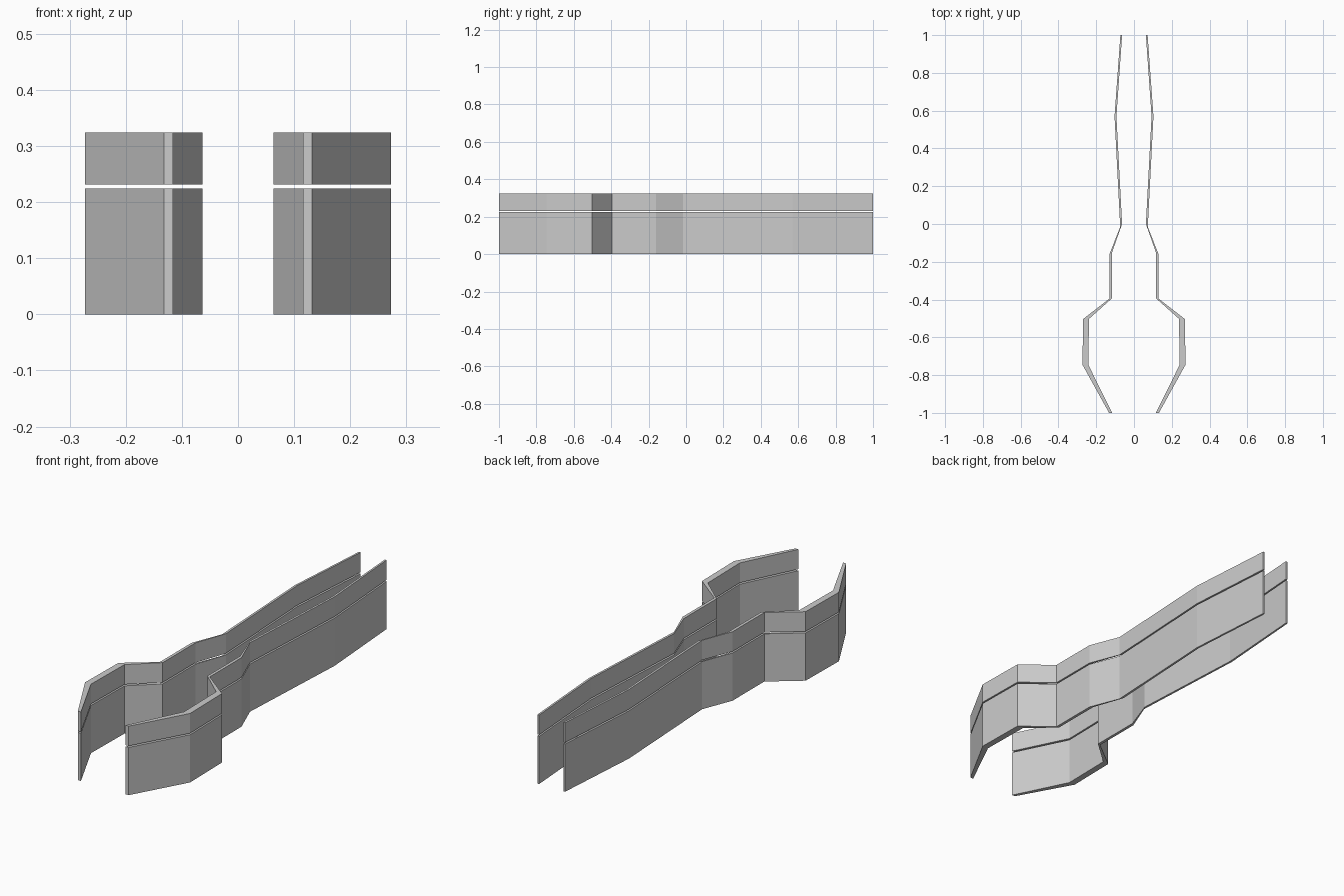
import bpy, bmesh

if "Cube" in bpy.data.objects:
    bpy.data.objects.remove(bpy.data.objects["Cube"])

# Plan stations of one wall, back to front: (inner x, inner y, outer x, outer y)
PLAN = [
    (0.063, 1.0, 0.072, 1.0),
    (0.093, 0.57, 0.103, 0.57),
    (0.063, 0.0, 0.073, -0.015),
    (0.116, -0.15, 0.130, -0.16),
    (0.116, -0.393, 0.130, -0.395),
    (0.238, -0.502, 0.269, -0.503),
    (0.242, -0.745, 0.273, -0.745),
    (0.116, -1.0, 0.132, -1.0),
]


def wall(name, side, z0, z1):
    """Thin folded wall, closed on every side."""
    bm = bmesh.new()
    rings = []
    for xi, yi, xo, yo in PLAN:
        corners = ((xi, yi, z0), (xo, yo, z0), (xo, yo, z1), (xi, yi, z1))
        rings.append([bm.verts.new((side * x, y, z)) for x, y, z in corners])
    for a, b in zip(rings, rings[1:]):
        for i in range(4):
            j = (i + 1) % 4
            bm.faces.new((a[i], a[j], b[j], b[i]))
    bm.faces.new(rings[0])
    bm.faces.new(rings[-1])
    bmesh.ops.recalc_face_normals(bm, faces=bm.faces)
    mesh = bpy.data.meshes.new(name)
    bm.to_mesh(mesh)
    bm.free()
    bpy.context.collection.objects.link(bpy.data.objects.new(name, mesh))


# Tall lower wall and shorter upper wall on both sides, with a narrow gap between
for label, side in (("left", -1), ("right", 1)):
    wall(f"{label}_lower_wall", side, 0.0, 0.224)
    wall(f"{label}_upper_wall", side, 0.231, 0.324)
